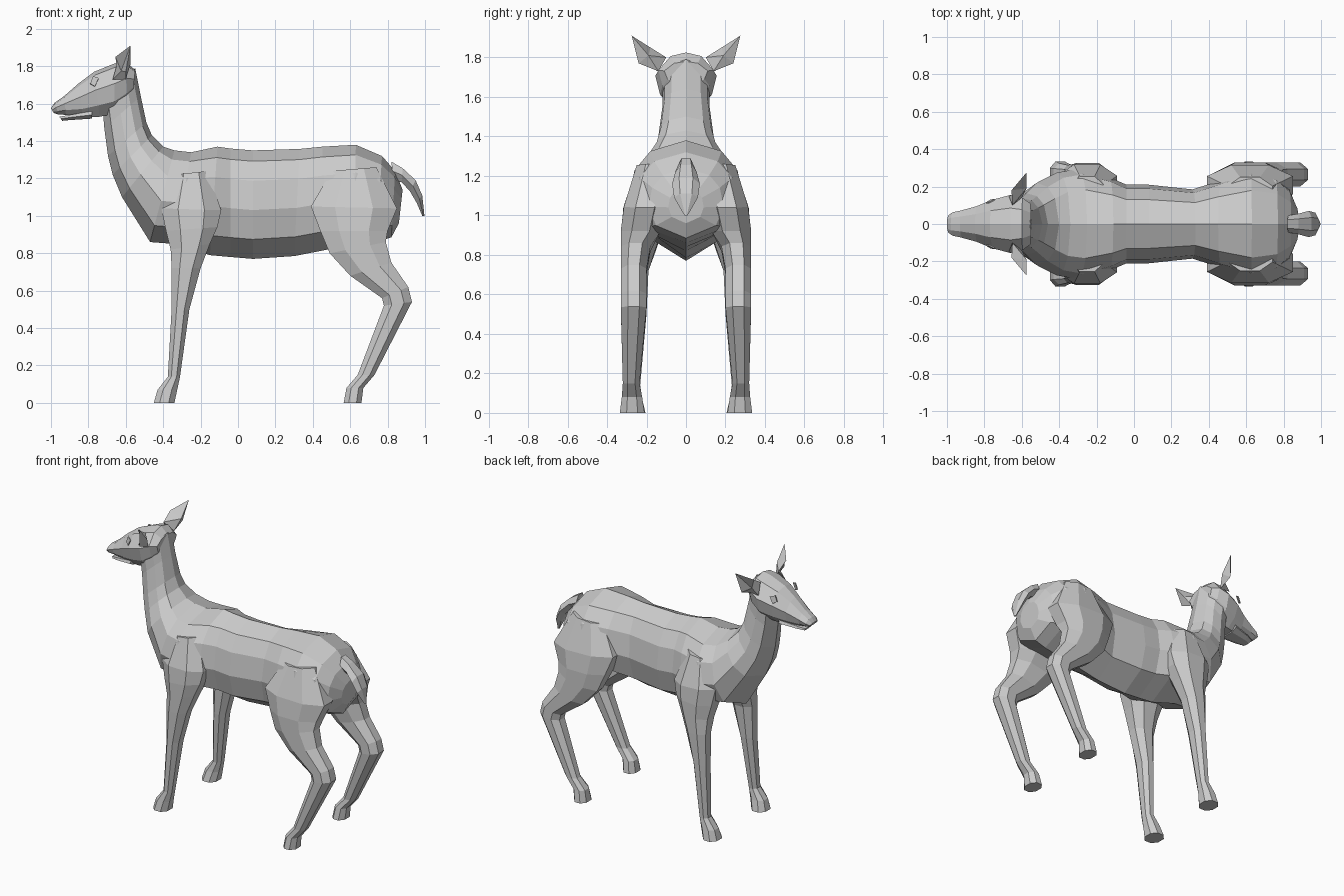
import bpy, bmesh

coat = bpy.data.materials.new("grey coat")
coat.diffuse_color = (0.6, 0.6, 0.6, 1)


def finish(name, bm):
    bmesh.ops.recalc_face_normals(bm, faces=bm.faces)
    me = bpy.data.meshes.new(name)
    bm.to_mesh(me)
    bm.free()
    me.materials.append(coat)
    ob = bpy.data.objects.new(name, me)
    bpy.context.collection.objects.link(ob)
    return ob


def loft(name, sections, shape, side=1):
    """Skin rings; section = (x0, z0, x1, z1, y_min, y_max), shape = (way from 0 to 1, width share)."""
    bm = bmesh.new()
    rings = []
    for x0, z0, x1, z1, ya, yb in sections:
        yc, w = (ya + yb) / 2, (yb - ya) / 2
        pts = [(t, s) for t, s in shape] + [(t, -s) for t, s in reversed(shape) if s > 0]
        rings.append([bm.verts.new((x0 + (x1 - x0) * t, side * (yc + w * s), z0 + (z1 - z0) * t))
                      for t, s in pts])
    n = len(rings[0])
    for a, b in zip(rings, rings[1:]):
        for i in range(n):
            j = (i + 1) % n
            bm.faces.new((a[i], a[j], b[j], b[i]))
    bm.faces.new(rings[0])
    bm.faces.new(rings[-1])
    return finish(name, bm)


def sym(rows):
    return [(a, b, c, d, -w, w) for a, b, c, d, w in rows]


# Neck, chest, barrel and rump: back point, belly point, half width
trunk_shape = [(0, 0), (.1, .62), (.28, .9), (.55, 1), (.82, .8), (1, 0)]
trunk = [(-.55, 1.79, -.72, 1.53, .12), (-.52, 1.64, -.715, 1.47, .12), (-.49, 1.50, -.695, 1.32, .14),
         (-.46, 1.43, -.67, 1.22, .165), (-.40, 1.37, -.62, 1.10, .22), (-.34, 1.35, -.47, .86, .275),
         (-.25, 1.34, -.34, .85, .295), (-.11, 1.37, -.15, .79, .25), (-.04, 1.36, -.04, .78, .21),
         (.08, 1.35, .08, .77, .21), (.33, 1.358, .30, .785, .185), (.45, 1.37, .48, .82, .235),
         (.63, 1.38, .62, .84, .29), (.77, 1.32, .74, .86, .26), (.84, 1.24, .82, .885, .19),
         (.88, 1.14, .86, .96, .09)]
loft("trunk", sym(trunk), trunk_shape)

# Head with a narrow muzzle and a separate lower jaw
head_shape = [(0, 0), (.08, .55), (.4, 1), (.75, .85), (1, .4)]
head = [(-1.0, 1.575, -.985, 1.55, .045), (-.98, 1.605, -.96, 1.542, .062), (-.93, 1.64, -.92, 1.54, .072),
        (-.85, 1.71, -.83, 1.525, .095), (-.77, 1.77, -.74, 1.53, .13), (-.66, 1.815, -.66, 1.545, .155),
        (-.60, 1.825, -.59, 1.60, .14), (-.55, 1.78, -.56, 1.66, .11)]
loft("head", sym(head), head_shape)
jaw = [(-.955, 1.53, -.94, 1.508, .04), (-.90, 1.54, -.90, 1.512, .06), (-.78, 1.56, -.78, 1.52, .085)]
loft("lower_jaw", sym(jaw), [(0, .9), (.5, 1), (1, .5)])

# Legs: front point, back point, inner and outer y
leg_shape = [(0, .45), (.28, 1), (.72, 1), (1, .45)]
front_leg = [(-.34, 1.22, -.16, 1.24, .08, .255), (-.41, 1.04, -.09, 1.03, .1, .318),
             (-.385, .92, -.11, .94, .12, .325), (-.36, .82, -.15, .85, .15, .325),
             (-.355, .72, -.20, .72, .19, .325), (-.355, .5, -.26, .5, .2, .32),
             (-.375, .14, -.31, .14, .232, .315), (-.43, .07, -.325, .07, .222, .325),
             (-.45, 0, -.34, 0, .205, .335)]
rear_leg = [(.50, 1.24, .74, 1.26, .08, .25), (.39, 1.05, .85, 1.04, .1, .315),
            (.44, .92, .80, .92, .13, .33), (.49, .80, .79, .86, .18, .33),
            (.60, .68, .82, .75, .2, .33), (.77, .56, .91, .62, .2, .33),
            (.78, .52, .93, .54, .2, .33), (.64, .15, .73, .15, .235, .32),
            (.58, .08, .67, .08, .222, .325), (.565, 0, .66, 0, .21, .335)]

for side, tag in ((1, "left"), (-1, "right")):
    loft("front_leg_" + tag, front_leg, leg_shape, side)
    loft("rear_leg_" + tag, rear_leg, leg_shape, side)

    # Ear: hollow leaf with a ridged back
    bm = bmesh.new()
    ear = [(-.65, .10, 1.80), (-.67, .15, 1.73), (-.60, .14, 1.73), (-.655, .18, 1.85),
           (-.60, .24, 1.77), (-.575, .275, 1.91), (-.625, .16, 1.775), (-.575, .19, 1.81)]
    v = [bm.verts.new((x, side * y, z)) for x, y, z in ear]
    for f in ((0, 1, 6, 3), (1, 2, 4, 6), (3, 6, 5), (6, 4, 5), (0, 3, 7), (2, 7, 4),
              (3, 5, 7), (7, 5, 4), (0, 7, 2), (0, 2, 1)):
        bm.faces.new([v[i] for i in f])
    finish("ear_" + tag, bm)

    # Eye: thin slanted plate on the cheek
    bm = bmesh.new()
    rim = [(-.79, .105, 1.705), (-.765, .12, 1.69), (-.745, .121, 1.735), (-.775, .105, 1.745)]
    lo = [bm.verts.new((x, side * (y + .004), z)) for x, y, z in rim]
    hi = [bm.verts.new((x, side * (y + .012), z + .002)) for x, y, z in rim]
    bm.faces.new(lo)
    bm.faces.new(hi)
    for i in range(4):
        j = (i + 1) % 4
        bm.faces.new((lo[i], lo[j], hi[j], hi[i]))
    finish("eye_" + tag, bm)

# Tail: drooping leaf
tail = [(.82, 1.29, .83, 1.19, .045), (.88, 1.255, .875, 1.18, .055), (.95, 1.19, .92, 1.13, .07),
        (.985, 1.11, .955, 1.07, .06), (.997, 1.0, .985, 1.0, .008)]
loft("tail", sym(tail), [(0, .5), (.5, 1), (1, .4)])
